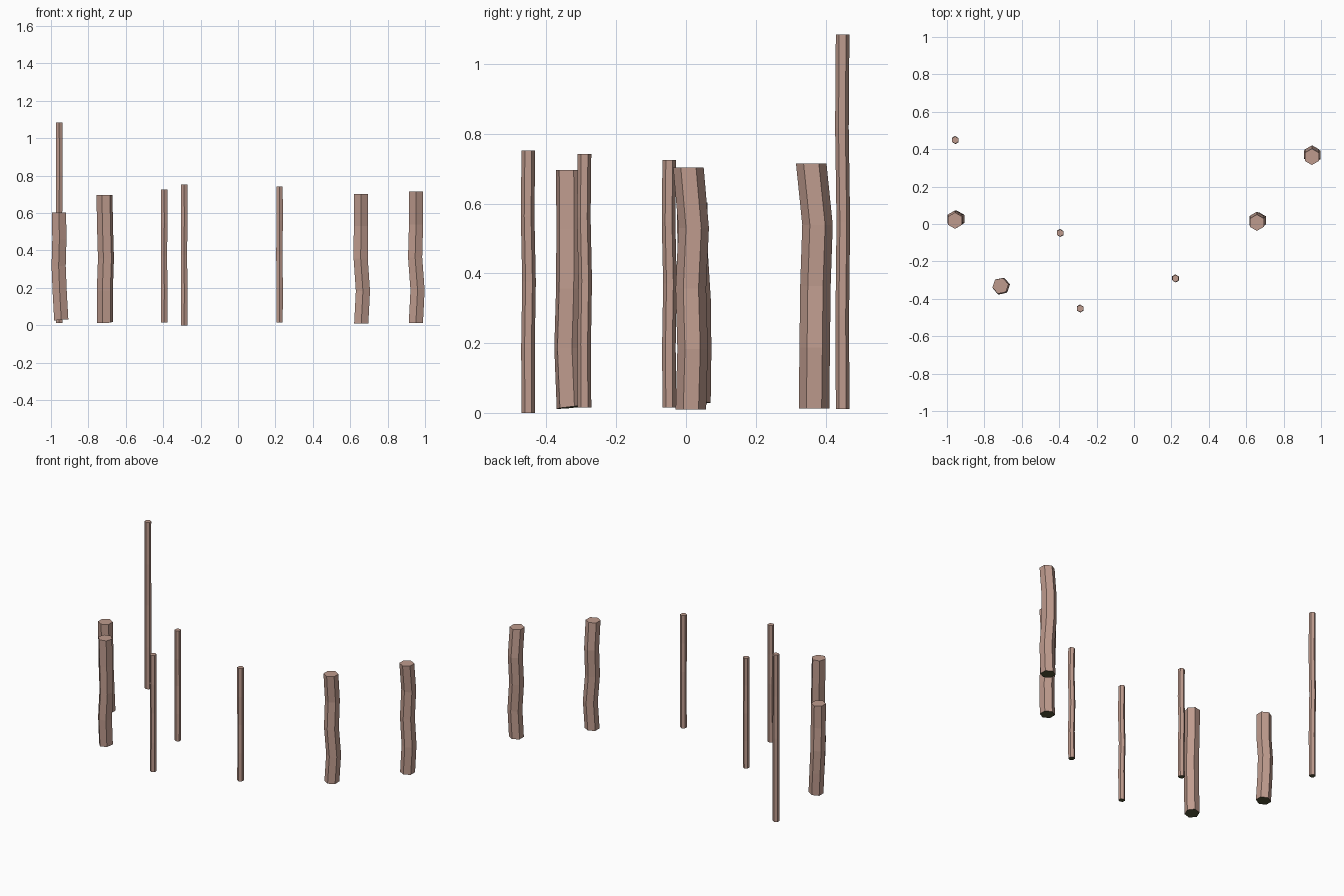
import bpy, bmesh, math

if "Cube" in bpy.data.objects:
    bpy.data.objects.remove(bpy.data.objects["Cube"])


def material(name, color):
    m = bpy.data.materials.new(name)
    m.diffuse_color = (*color, 1)
    m.use_nodes = True
    m.node_tree.nodes["Principled BSDF"].inputs["Base Color"].default_value = m.diffuse_color
    return m


BARK = material("bark", (0.52, 0.33, 0.27))
UNDERSIDE = material("underside", (0.09, 0.09, 0.04))


def post(name, radius, z0, z1, path, turn=90, tilt=(0, 0)):
    """Hexagonal post through evenly spaced (x, y) centres, bottom to top."""
    bm = bmesh.new()
    rings = []
    for i, (cx, cy) in enumerate(path):
        z = z0 + (z1 - z0) * i / (len(path) - 1)
        ring = []
        for k in range(6):
            a = math.radians(turn + 60 * k)
            dx, dy = radius * math.cos(a), radius * math.sin(a)
            # only the cut at the foot is slanted
            dz = dx * tilt[0] + dy * tilt[1] if i == 0 else 0
            ring.append(bm.verts.new((cx + dx, cy + dy, z + dz)))
        rings.append(ring)
    for a, b in zip(rings, rings[1:]):
        for k in range(6):
            n = (k + 1) % 6
            bm.faces.new((a[k], a[n], b[n], b[k]))
    bm.faces.new(rings[-1])
    bm.faces.new(rings[0][::-1]).material_index = 1
    me = bpy.data.meshes.new(name)
    bm.to_mesh(me)
    bm.free()
    me.materials.append(BARK)
    me.materials.append(UNDERSIDE)
    ob = bpy.data.objects.new(name, me)
    bpy.context.collection.objects.link(ob)


# Thick crooked posts
R = 0.0437
post("thick_post_far_left", R, 0.029, 0.603,
     [(-0.945, 0.027), (-0.953, 0.029), (-0.959, 0.028), (-0.955, 0.019), (-0.957, 0.018)],
     tilt=(0.08, 0))
post("thick_post_left", R, 0.016, 0.697,
     [(-0.71, -0.329), (-0.712, -0.336), (-0.706, -0.331), (-0.711, -0.33), (-0.714, -0.331)],
     turn=72, tilt=(0.05, 0.1))
post("thick_post_right", R, 0.010, 0.703,
     [(0.659, 0.014), (0.668, 0.019), (0.656, 0.014), (0.657, 0.022), (0.657, 0.007)])
post("thick_post_far_right", R, 0.012, 0.715,
     [(0.951, 0.367), (0.960, 0.369), (0.947, 0.371), (0.952, 0.377), (0.951, 0.359)])

# Thin stakes, with a slight wobble around their centres
WOBBLE = [(0, 0), (0.001, -0.001), (-0.001, 0.002), (0.001, -0.002), (0, 0)]
STAKES = [("tall_thin_stake", -0.956, 0.449, 0.011, 1.085),
          ("middle_thin_stake", -0.395, -0.048, 0.016, 0.725),
          ("front_thin_stake", -0.288, -0.452, 0.0, 0.752),
          ("right_thin_stake", 0.222, -0.291, 0.016, 0.742)]
for name, x, y, z0, z1 in STAKES:
    post(name, 0.0195, z0, z1, [(x + dx, y + dy) for dx, dy in WOBBLE])
